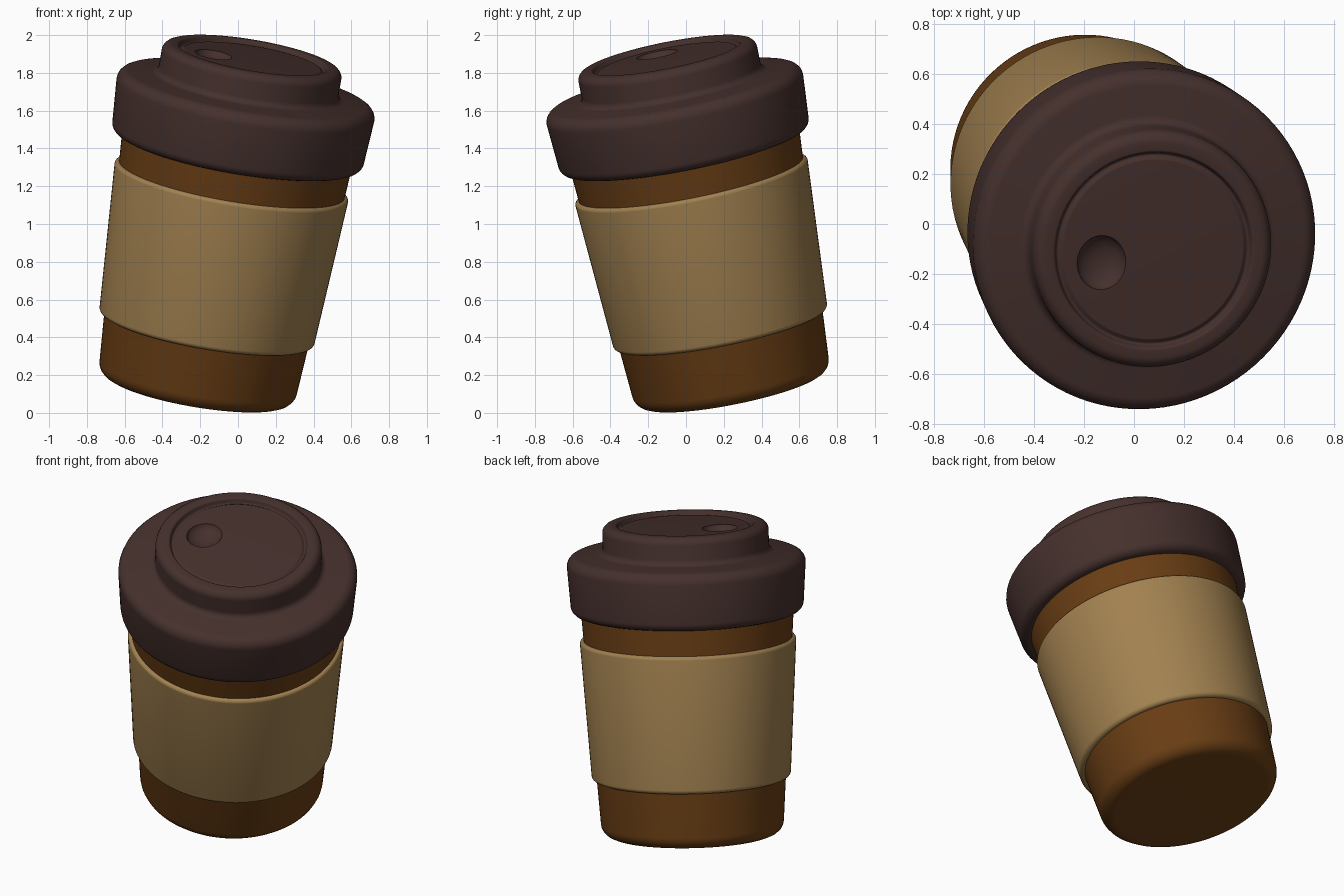
import bpy, bmesh, math
from mathutils import Vector, Matrix

if "Cube" in bpy.data.objects:
    bpy.data.objects.remove(bpy.data.objects["Cube"])

# Tilted cup axis: base centre and direction
BASE = Vector((-0.222, 0.249, 0.12))
AXIS = Vector((0.17, -0.2, 1)).normalized()
TILT = Matrix.Translation(BASE) @ Vector((0, 0, 1)).rotation_difference(AXIS).to_matrix().to_4x4()


def material(name, color):
    m = bpy.data.materials.new(name)
    m.diffuse_color = (*color, 1)
    m.use_nodes = True
    m.node_tree.nodes["Principled BSDF"].inputs["Base Color"].default_value = m.diffuse_color
    return m


def rounded(points, closed=False, steps=5):
    """Round each (radius, height, fillet) corner of a profile."""
    out, n = [], len(points)
    for i, (r, z, f) in enumerate(points):
        p = Vector((r, z))
        if f == 0:
            out.append(p)
            continue
        a = (Vector(points[i - 1][:2]) - p).normalized()
        b = (Vector(points[(i + 1) % n][:2]) - p).normalized()
        half = a.angle(b) / 2
        t = f / math.tan(half)
        centre = p + (a + b).normalized() * (f / math.sin(half))
        u, v = p + a * t - centre, p + b * t - centre
        for k in range(steps + 1):
            d = u.lerp(v, k / steps).normalized() * f
            out.append(centre + d)
    return out


def lathe(name, points, mat, closed=False, sides=96):
    prof = rounded(points)
    bm = bmesh.new()
    verts = [bm.verts.new((p.x, 0, p.y)) for p in prof]
    edges = [bm.edges.new(pair) for pair in zip(verts, verts[1:])]
    if closed:
        edges.append(bm.edges.new((verts[-1], verts[0])))
    bmesh.ops.spin(bm, geom=verts + edges, cent=(0, 0, 0), axis=(0, 0, 1),
                   angle=2 * math.pi, steps=sides, use_merge=False)
    bmesh.ops.remove_doubles(bm, verts=bm.verts, dist=1e-4)
    bmesh.ops.recalc_face_normals(bm, faces=bm.faces)
    me = bpy.data.meshes.new(name)
    bm.to_mesh(me)
    bm.free()
    ob = bpy.data.objects.new(name, me)
    bpy.context.collection.objects.link(ob)
    me.materials.append(mat)
    ob.matrix_world = TILT
    return ob


def smooth(ob):
    bpy.ops.object.select_all(action='DESELECT')
    ob.select_set(True)
    bpy.context.view_layer.objects.active = ob
    bpy.ops.object.shade_smooth_by_angle(angle=math.radians(40))


brown = material("cup_brown", (0.14, 0.047, 0.007))
tan = material("sleeve_tan", (0.36, 0.22, 0.08))
dark = material("lid_dark", (0.06, 0.03, 0.026))

# Cup body
body = lathe("cup_body", [(0, 0, 0), (0.525, 0, 0.075), (0.622, 1.40, 0), (0, 1.40, 0)], brown)

# Sleeve band
sleeve = lathe("sleeve", [(0.545, 0.335, 0), (0.576, 0.335, 0.026), (0.628, 1.155, 0.02),
                          (0.600, 1.155, 0)], tan, closed=True)

# Lid: skirt, stepped crown, recessed top with a groove
lid = lathe("lid", [(0, 1.31, 0), (0.672, 1.31, 0.05), (0.696, 1.648, 0.06),
                    (0.482, 1.665, 0.035), (0.482, 1.83, 0.045), (0.400, 1.83, 0.012),
                    (0.388, 1.797, 0.008), (0.366, 1.812, 0.008), (0, 1.812, 0)], dark)

# Sip dimple cut into the lid
bpy.ops.mesh.primitive_uv_sphere_add(segments=40, ring_count=24)
cutter = bpy.context.object
cutter.name = "sip_cutter"
cutter.hide_render = True
cutter.matrix_world = (TILT @ Matrix.Translation((-0.208, -0.05, 1.822))
                       @ Matrix.Diagonal((0.10, 0.112, 0.06, 1)))
cutter.data.materials.append(dark)
bpy.ops.object.select_all(action='DESELECT')
bpy.context.view_layer.objects.active = lid
lid.select_set(True)
cut = lid.modifiers.new("sip_dimple", 'BOOLEAN')
cut.operation, cut.object, cut.solver = 'DIFFERENCE', cutter, 'EXACT'
bpy.ops.object.modifier_apply(modifier=cut.name)
bpy.data.objects.remove(cutter)

for part in (body, sleeve, lid):
    smooth(part)
